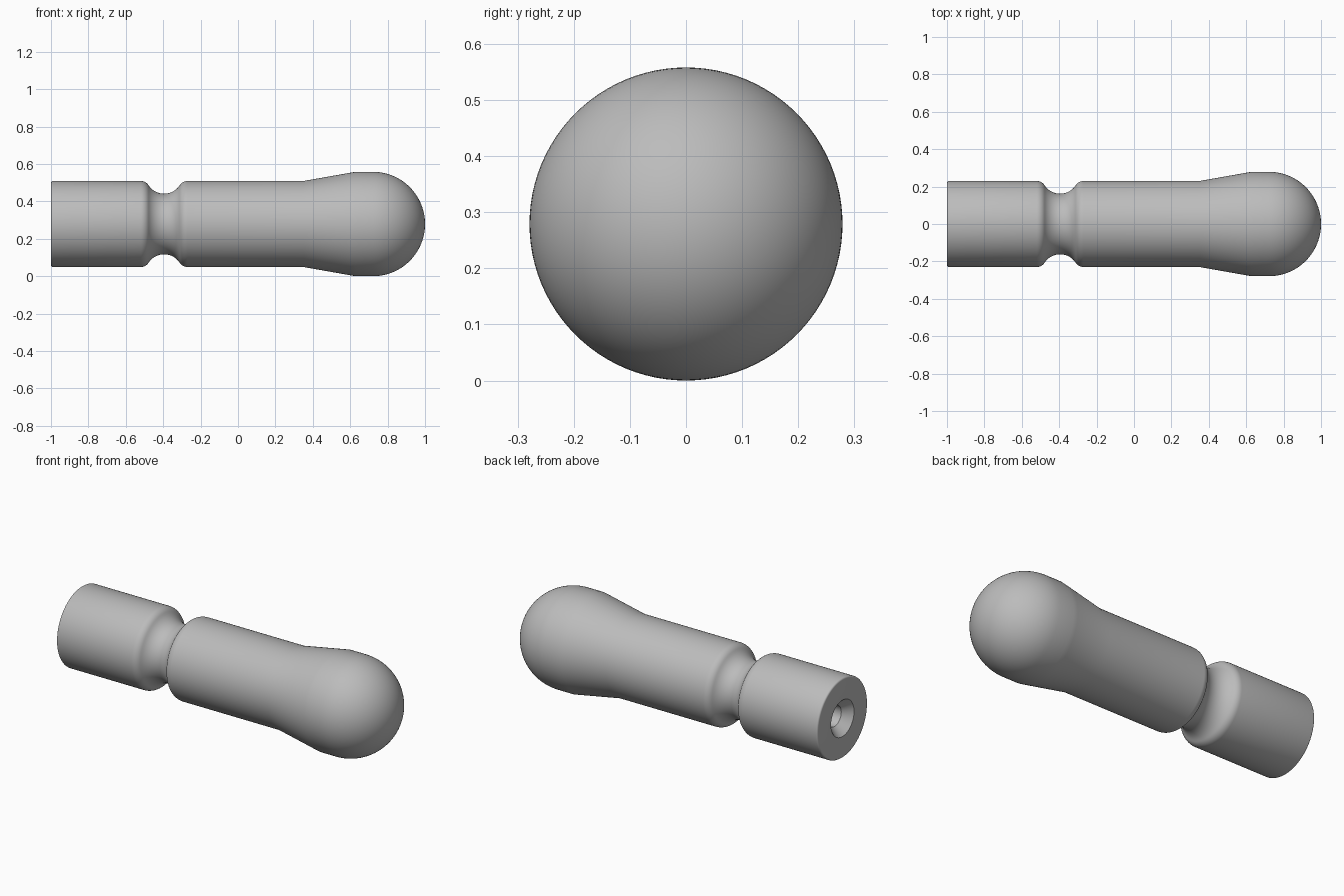
import bpy, bmesh
from math import sin, cos, pi, radians, asin

cube = bpy.data.objects.get("Cube")
if cube:
    bpy.data.objects.remove(cube, do_unlink=True)

grey = bpy.data.materials.new("plain grey")
grey.use_nodes = True
colour = (0.5, 0.5, 0.5, 1)
grey.diffuse_color = colour
grey.node_tree.nodes["Principled BSDF"].inputs["Base Color"].default_value = colour

SEGMENTS = 96
BODY, BALL = 0.23, 0.279      # shaft and ball-end radii


def arc(cx, cr, radius, start, end, steps):
    """Points (x, r) on an arc; angles in degrees from +x."""
    return [(cx + radius * cos(radians(start + (end - start) * i / steps)),
             cr + radius * sin(radians(start + (end - start) * i / steps)))
            for i in range(steps + 1)]


# End face with a countersunk blind hole
profile = [(-0.60, 0), (-0.60, 0.06), (-0.95, 0.06), (-1, 0.105)]
profile += arc(-0.99, BODY - 0.01, 0.01, 180, 90, 4)

# Rounded neck groove: two convex shoulders blending into a concave arc
mid, half, neck, fillet = -0.395, 0.125, 0.162, 0.05
drop = BODY - neck
span = (half ** 2 + drop ** 2) / (2 * drop)
hollow = span - fillet
turn = asin(half / span) * 180 / pi
profile += arc(mid - half, BODY - fillet, fillet, 90, 90 - turn, 8)
profile += arc(mid, neck + hollow, hollow, 270 - turn, 270 + turn, 20)[1:-1]
profile += arc(mid + half, BODY - fillet, fillet, 90 + turn, 90, 8)

# Flared grip and ball end
profile += [(0.35, BODY), (0.60, 0.274), (0.63, BALL)]
profile += arc(1 - BALL, 0, BALL, 90, 0, 28)[:-1] + [(1, 0)]

# Spin the profile around the long axis
bm = bmesh.new()
verts = [bm.verts.new((x, 0, r)) for x, r in profile]
edges = [bm.edges.new(pair) for pair in zip(verts, verts[1:])]
bmesh.ops.spin(bm, geom=verts + edges, cent=(0, 0, 0), axis=(1, 0, 0),
               angle=2 * pi, steps=SEGMENTS, use_merge=False)
bmesh.ops.remove_doubles(bm, verts=bm.verts, dist=0.0001)
bmesh.ops.recalc_face_normals(bm, faces=bm.faces)
mesh = bpy.data.meshes.new("handle")
bm.to_mesh(mesh)
bm.free()
mesh.materials.append(grey)

handle = bpy.data.objects.new("handle", mesh)
handle.location.z = BALL
bpy.context.collection.objects.link(handle)
bpy.ops.object.select_all(action="DESELECT")
handle.select_set(True)
bpy.context.view_layer.objects.active = handle
bpy.ops.object.shade_smooth_by_angle(angle=radians(30))
